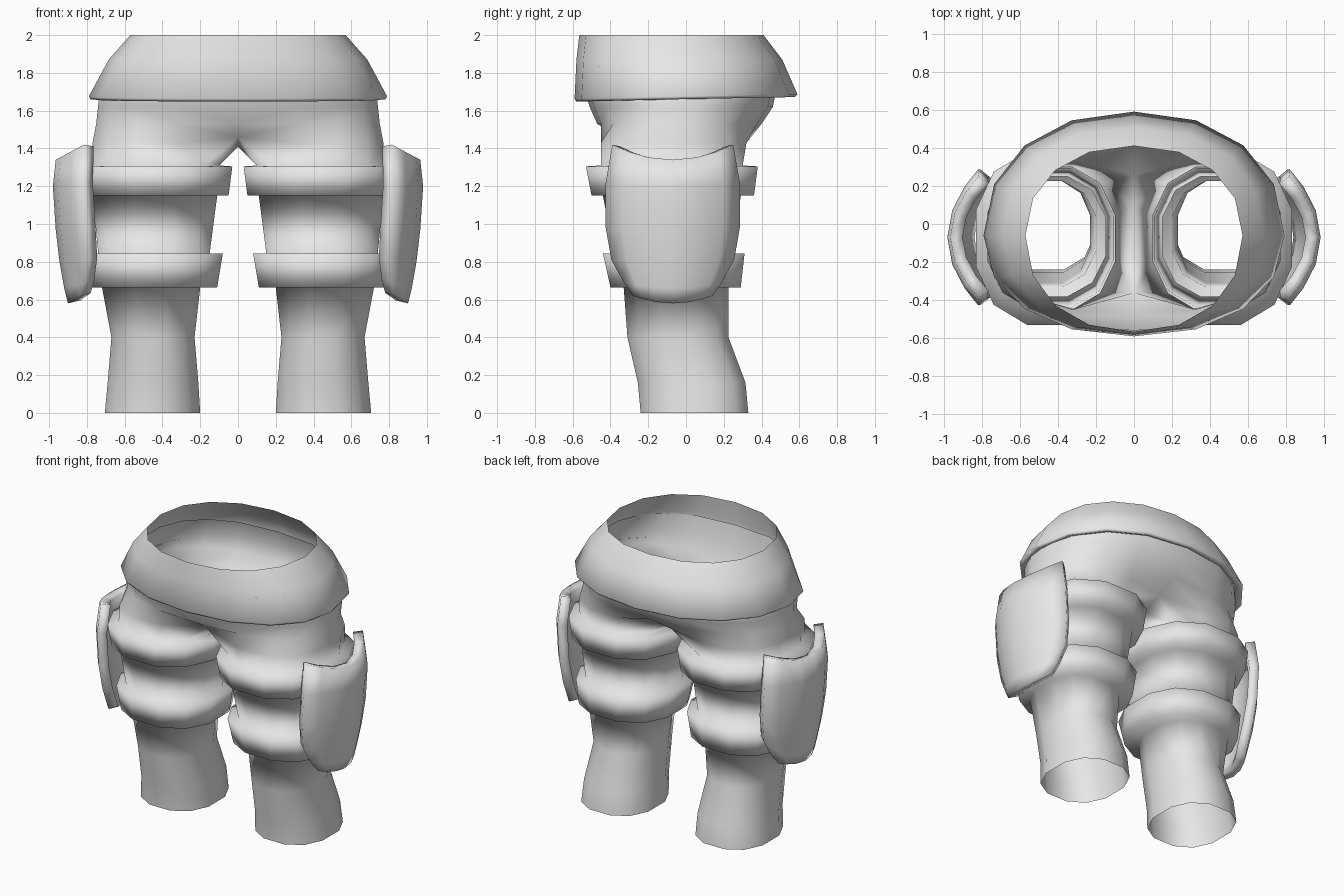
import bpy, bmesh, math

if "Cube" in bpy.data.objects:
    bpy.data.objects.remove(bpy.data.objects["Cube"])

grey = bpy.data.materials.new("plain_grey")
grey.diffuse_color = (0.8, 0.8, 0.8, 1)
grey.use_nodes = True
grey.node_tree.nodes["Principled BSDF"].inputs["Base Color"].default_value = grey.diffuse_color


def spow(v, p):
    return math.copysign(abs(v) ** p, v)


def skin(bm, upper, lower, closed):
    # quads between two equal rows, facing outward
    n = len(upper)
    for i in range(n if closed else n - 1):
        j = (i + 1) % n
        bm.faces.new((lower[i], lower[j], upper[j], upper[i]))


def finish(name, bm, mirror=False, thickness=0):
    me = bpy.data.meshes.new(name)
    bm.to_mesh(me)
    bm.free()
    me.materials.append(grey)
    for p in me.polygons:
        p.use_smooth = True
    ob = bpy.data.objects.new(name, me)
    bpy.context.collection.objects.link(ob)
    if thickness:
        s = ob.modifiers.new("thickness", 'SOLIDIFY')
        s.thickness = thickness
        s.offset = -1
    if mirror:
        m = ob.modifiers.new("mirror", 'MIRROR')
        m.use_clip = True
        m.merge_threshold = 0.001
    return ob


# ---- trousers: half pelvis, crotch and one banded leg, mirrored ----
ANGLES = [math.radians(225 + 30 * i) for i in range(12)]


def leg_ring(z, x0, x1, y0, y1):
    k = math.cos(math.radians(15)) ** 0.85
    cx, cy, rx, ry = (x0 + x1) / 2, (y0 + y1) / 2, (x1 - x0) / 2 / k, (y1 - y0) / 2 / k
    return [(cx + rx * spow(math.cos(a), 0.85), cy + ry * spow(math.sin(a), 0.85), z)
            for a in ANGLES]


bm = bmesh.new()

# pelvis arcs run from front centre, around the outside, to back centre
arcs = []
for z, rx, front, back in [(1.84, 0.67, 0.50, 0.50), (1.72, 0.74, 0.48, 0.54),
                           (1.62, 0.75, 0.45, 0.52), (1.53, 0.76, 0.41, 0.46)]:
    row = []
    for i in range(10):
        a = math.radians(-90 + 20 * i)
        s = spow(math.sin(a), 0.85)
        x = 0 if i in (0, 9) else rx * math.cos(a) ** 0.8
        row.append(bm.verts.new((x, -0.06 + s * (back if s > 0 else front), z)))
    arcs.append(row)

# crotch ring: four inner points lie on the centre plane
ring = leg_ring(1.43, 0.06, 0.77, -0.45, 0.32)
ring[0], ring[9] = (0, -0.36, 1.46), (0, 0.25, 1.46)
ring[10], ring[11] = (0, 0.10, 1.41), (0, -0.18, 1.41)
rings = [[bm.verts.new(p) for p in ring]]
arcs.append(rings[0][:10])
for u, l in zip(arcs, arcs[1:]):
    skin(bm, u, l, False)

# leg with two stepped bands: z, inner x, outer x, front y, back y
for r in [(1.31, 0.10, 0.77, -0.45, 0.30),
          (1.305, 0.03, 0.83, -0.53, 0.38),
          (1.15, 0.05, 0.81, -0.50, 0.36),
          (1.15, 0.11, 0.77, -0.44, 0.29),
          (0.845, 0.15, 0.74, -0.38, 0.25),
          (0.845, 0.08, 0.80, -0.44, 0.31),
          (0.665, 0.11, 0.78, -0.40, 0.29),
          (0.665, 0.20, 0.72, -0.33, 0.225),
          (0.40, 0.23, 0.67, -0.31, 0.225),
          (0.16, 0.21, 0.69, -0.255, 0.315),
          (0.0, 0.20, 0.705, -0.24, 0.33)]:
    rings.append([bm.verts.new(p) for p in leg_ring(*r)])
for u, l in zip(rings, rings[1:]):
    skin(bm, u, l, True)
finish("banded_trousers", bm, mirror=True)

# ---- flared waist skirt, open at the top, with a small lip below ----
bm = bmesh.new()
rows = []
for z, rx, front, back, tilt in [(2.0, 0.57, 0.505, 0.47, 0),
                                 (1.87, 0.685, 0.52, 0.57, 0),
                                 (1.675, 0.79, 0.53, 0.65, 0.012),
                                 (1.66, 0.78, 0.52, 0.635, 0.012),
                                 (1.675, 0.74, 0.49, 0.60, 0.012)]:
    row = []
    for i in range(16):
        a = math.tau * i / 16
        s = spow(math.sin(a), 0.92)
        row.append(bm.verts.new((rx * spow(math.cos(a), 0.92),
                                 -0.06 + s * (back if s > 0 else front), z + tilt * s)))
    rows.append(row)
for u, l in zip(rows, rows[1:]):
    skin(bm, u, l, True)
finish("waist_skirt", bm)

# ---- curved shield plates on the outer thighs ----
bm = bmesh.new()
rows = []
# z at centre, rise at edge, half width, centre x, edge set-back
for z, rise, w, x, depth in [(1.34, 0.08, 0.32, 0.965, 0.15),
                             (1.20, 0.02, 0.355, 0.98, 0.16),
                             (0.97, 0.01, 0.355, 0.965, 0.16),
                             (0.80, 0.01, 0.325, 0.945, 0.15),
                             (0.66, 0.03, 0.26, 0.92, 0.11),
                             (0.58, 0.04, 0.21, 0.90, 0.07)]:
    rows.append([bm.verts.new((x - depth * t * t, -0.07 + w * t, z + rise * t * t))
                 for t in (-1, -0.75, -0.4, 0, 0.4, 0.75, 1)])
for u, l in zip(rows, rows[1:]):
    skin(bm, u, l, False)
finish("thigh_plate", bm, mirror=True, thickness=0.065)
